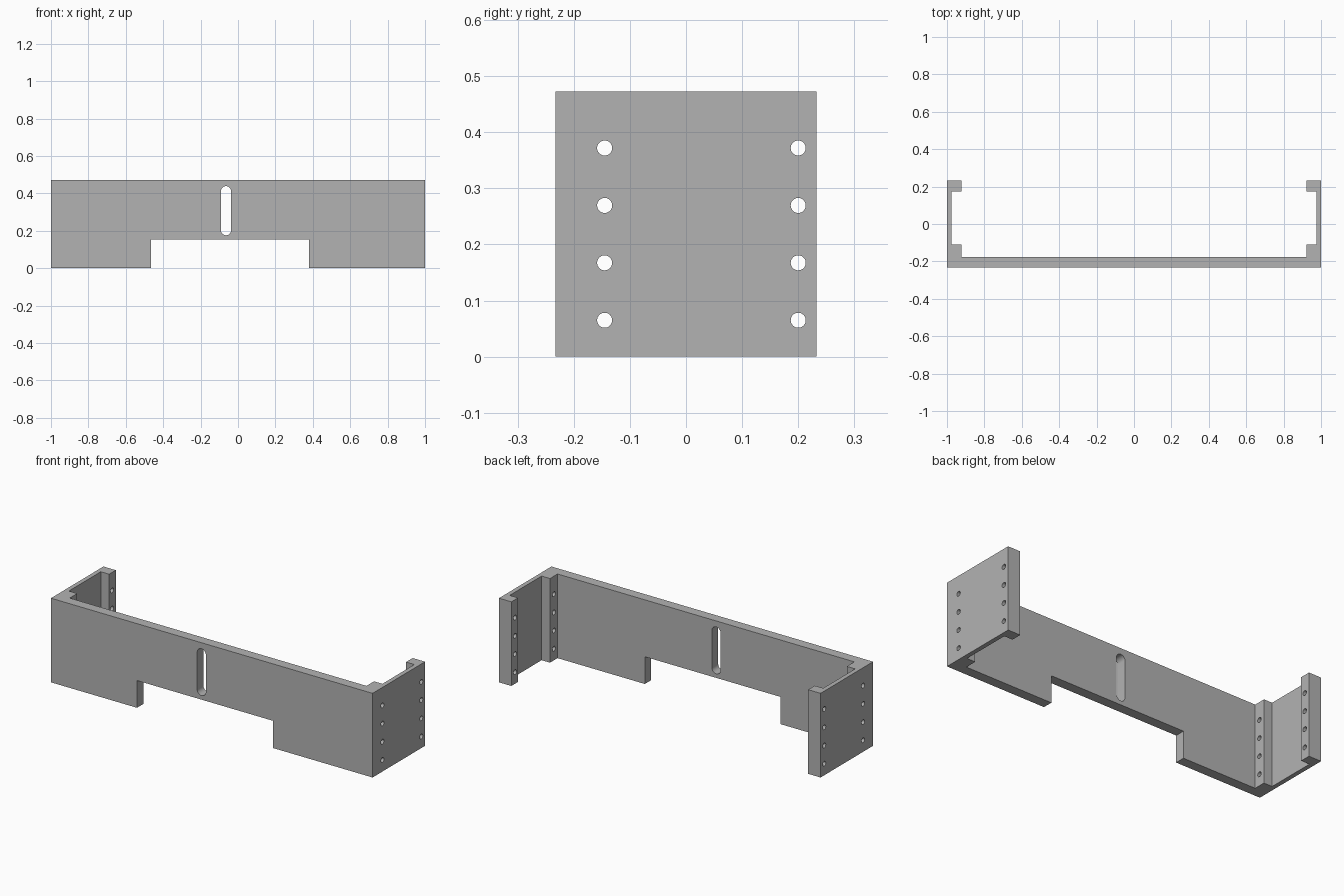
import bpy, bmesh, math
from mathutils import Matrix, Vector

cube = bpy.data.objects.get("Cube")
if cube:
    bpy.data.objects.remove(cube, do_unlink=True)

HEIGHT, DEPTH = 0.473, 0.233
GREY = (0.45, 0.45, 0.45, 1)

mat = bpy.data.materials.new("plain grey")
mat.use_nodes = True
mat.diffuse_color = GREY
mat.node_tree.nodes["Principled BSDF"].inputs["Base Color"].default_value = GREY


def prism(name, outline, direction):
    """Extrude a closed 3D outline along a direction."""
    bm = bmesh.new()
    face = bm.faces.new([bm.verts.new(p) for p in outline])
    new = bmesh.ops.extrude_face_region(bm, geom=[face])["geom"]
    verts = [v for v in new if isinstance(v, bmesh.types.BMVert)]
    bmesh.ops.translate(bm, vec=Vector(direction), verts=verts)
    bmesh.ops.recalc_face_normals(bm, faces=bm.faces)
    mesh = bpy.data.meshes.new(name)
    bm.to_mesh(mesh)
    bm.free()
    mesh.materials.append(mat)
    obj = bpy.data.objects.new(name, mesh)
    bpy.context.collection.objects.link(obj)
    return obj


def cut(target, cutter):
    """Subtract a cutter and discard it."""
    bpy.context.view_layer.objects.active = target
    mod = target.modifiers.new("cut", 'BOOLEAN')
    mod.operation, mod.solver, mod.object = 'DIFFERENCE', 'EXACT', cutter
    bpy.ops.object.modifier_apply(modifier=mod.name)
    bpy.data.objects.remove(cutter, do_unlink=True)


# Bracket body: front panel, thin side plates, corner blocks and rear lips
right_half = [(1, -DEPTH), (1, DEPTH), (0.923, DEPTH), (0.923, 0.174),
              (0.975, 0.174), (0.975, -0.11), (0.923, -0.11), (0.923, -0.177)]
plan = right_half + [(-x, y) for x, y in reversed(right_half)]
body = prism("bracket_body", [(x, y, 0) for x, y in plan], (0, 0, HEIGHT))

# Notch in the bottom of the front panel
notch = [(-0.465, -0.1), (0.38, -0.1), (0.38, 0.153), (-0.465, 0.153)]
cut(body, prism("notch_cutter", [(x, -0.3, z) for x, z in notch], (0, 0.2, 0)))

# Vertical rounded slot
radius, steps = 0.027, 16
slot = []
for start, z in ((0, 0.412), (math.pi, 0.203)):
    for i in range(steps + 1):
        a = start + math.pi * i / steps
        slot.append((-0.064 + radius * math.cos(a), -0.3, z + radius * math.sin(a)))
cut(body, prism("slot_cutter", slot, (0, 0.2, 0)))

# Screw holes through both sides
bm = bmesh.new()
for y in (-0.145, 0.2):
    for row in range(4):
        place = Matrix.Translation((0, y, 0.065 + 0.1023 * row)) @ Matrix.Rotation(math.pi / 2, 4, 'Y')
        bmesh.ops.create_cone(bm, cap_ends=True, segments=32, radius1=0.0134,
                              radius2=0.0134, depth=2.2, matrix=place)
mesh = bpy.data.meshes.new("hole_cutter")
bm.to_mesh(mesh)
bm.free()
mesh.materials.append(mat)
holes = bpy.data.objects.new("hole_cutter", mesh)
bpy.context.collection.objects.link(holes)
cut(body, holes)

# Smooth the round walls, keep edges sharp
bpy.ops.object.select_all(action='DESELECT')
body.select_set(True)
bpy.context.view_layer.objects.active = body
bpy.ops.object.shade_smooth_by_angle(angle=math.radians(30))
